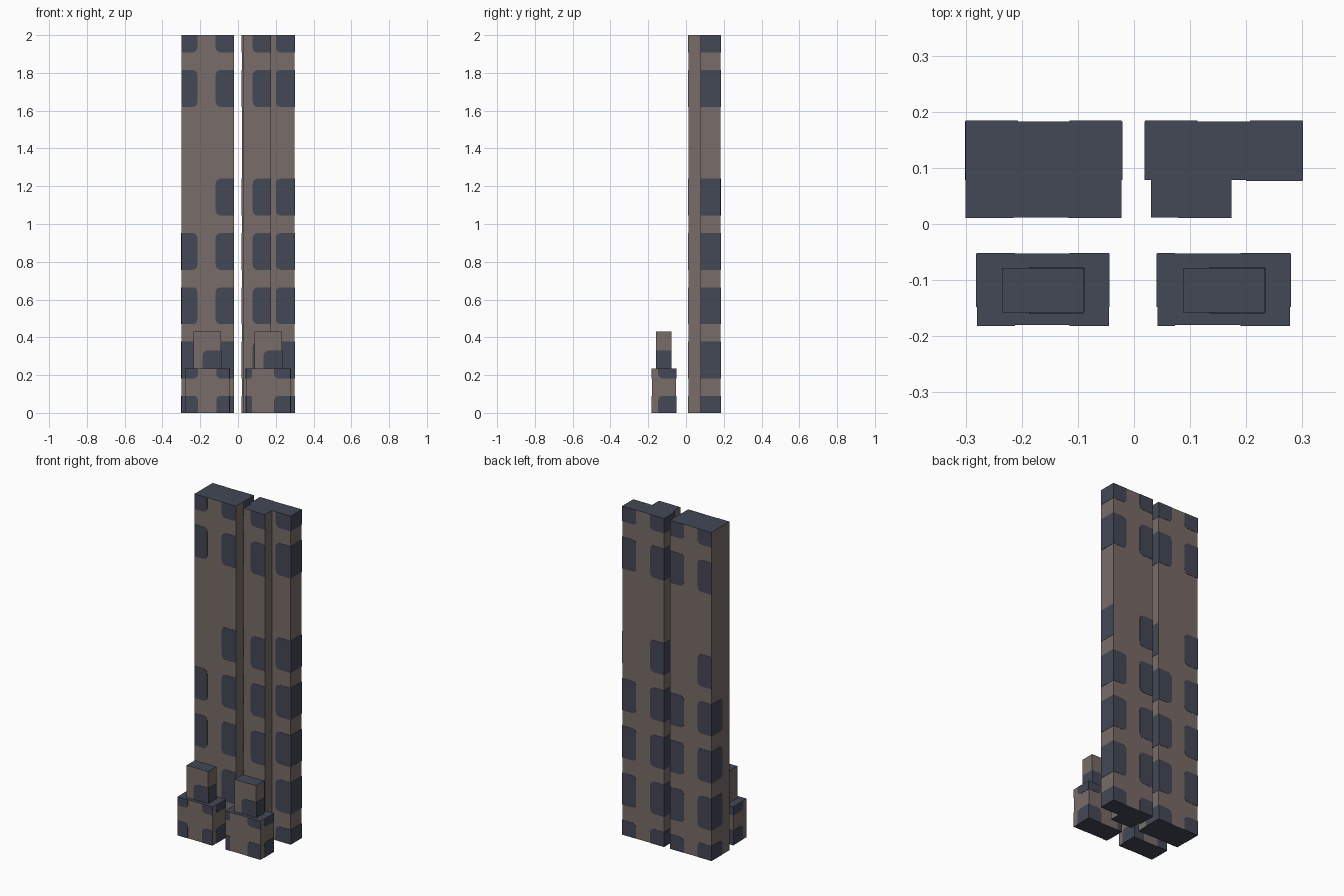
import bpy, bmesh, math

cube = bpy.data.objects.get("Cube")
if cube:
    bpy.data.objects.remove(cube, do_unlink=True)


def make_material(name, color):
    mat = bpy.data.materials.new(name)
    mat.use_nodes = True
    mat.diffuse_color = (*color, 1)
    bsdf = mat.node_tree.nodes["Principled BSDF"]
    bsdf.inputs["Base Color"].default_value = (*color, 1)
    bsdf.inputs["Roughness"].default_value = 0.9
    return mat


STONE = make_material("warm grey stone", (0.19, 0.15, 0.14))
GLASS = make_material("dark slate blue", (0.056, 0.065, 0.092))

# Windows repeat up the walls at one storey spacing
PITCH, HEIGHT, FIRST = 0.2875, 0.195, -0.105
THICK, RADIUS = 0.0015, 0.025
ROWS = (0, 1, 2, 3, 4, 6, 7)


def outline(u0, u1, v0, v1, wall):
    """Rectangle rounded only at corners that lie inside the wall."""
    w0, w1, b0, b1 = wall
    eps = 0.001
    pts = []
    for u, v, su, sv, start in ((u1, v1, -1, -1, 0), (u0, v1, 1, -1, 90),
                                (u0, v0, 1, 1, 180), (u1, v0, -1, 1, 270)):
        inside = w0 + eps < u < w1 - eps and b0 + eps < v < b1 - eps
        if not inside:
            pts.append((u, v))
            continue
        r = min(RADIUS, (u1 - u0) / 3)
        for step in range(4):
            a = math.radians(start + 30 * step)
            pts.append((u + su * r + r * math.cos(a), v + sv * r + r * math.sin(a)))
    return pts


def add_plate(bm, side, box, span, row):
    """Thin glazed panel on one wall of a block."""
    x0, x1, y0, y1, z0, z1 = box
    v0 = max(z0, FIRST + PITCH * row)
    v1 = min(z1, FIRST + PITCH * row + HEIGHT)
    if v1 - v0 < 0.02:
        return
    along_x = side in ("front", "back")
    w0, w1 = (x0, x1) if along_x else (y0, y1)
    depth = {"front": y0, "back": y1, "low_x": x0, "high_x": x1}[side]
    out = -1 if side in ("front", "low_x") else 1
    pts = outline(*span, v0, v1, (w0, w1, z0, z1))

    def ring(d):
        return [bm.verts.new((u, d, v) if along_x else (d, u, v)) for u, v in pts]

    inner, outer = ring(depth - out * THICK), ring(depth + out * THICK)
    faces = [bm.faces.new(inner), bm.faces.new(outer)]
    for i in range(len(pts)):
        j = (i + 1) % len(pts)
        faces.append(bm.faces.new((inner[i], inner[j], outer[j], outer[i])))
    bmesh.ops.recalc_face_normals(bm, faces=faces)
    for f in faces:
        f.material_index = 1


def make_block(name, box, windows):
    """Stone block with dark roof and base, glazed by (side, span, rows)."""
    x0, x1, y0, y1, z0, z1 = box
    bm = bmesh.new()
    bmesh.ops.create_cube(bm, size=1)
    for v in bm.verts:
        v.co = (x1 if v.co.x > 0 else x0, y1 if v.co.y > 0 else y0,
                z1 if v.co.z > 0 else z0)
    bm.normal_update()
    for f in bm.faces:
        f.material_index = 1 if abs(f.normal.z) > 0.5 else 0
    for side, span, rows in windows:
        for row in rows:
            add_plate(bm, side, box, span, row)
    mesh = bpy.data.meshes.new(name)
    bm.to_mesh(mesh)
    bm.free()
    mesh.materials.append(STONE)
    mesh.materials.append(GLASS)
    obj = bpy.data.objects.new(name, mesh)
    bpy.context.collection.objects.link(obj)
    return obj


def without(*skip):
    return [r for r in ROWS if r not in skip]


# Tall towers
BACK, MID, FRONT = 0.183, 0.078, 0.012
make_block("right_tower", (-0.30, -0.022, FRONT, BACK, 0, 2), [
    ("front", (-0.30, -0.215), without(4)),
    ("front", (-0.118, -0.022), ROWS),
    ("back", (-0.30, -0.207), ROWS),
    ("back", (-0.115, -0.022), without(4)),
    ("low_x", (MID, BACK), (0, 1, 2, 3)),
    ("high_x", (MID, BACK), ROWS),
])
make_block("left_tower", (0.02, 0.30, MID, BACK, 0, 2), [
    ("front", (0.20, 0.30), ROWS),
    ("back", (0.207, 0.30), without(4)),
    ("back", (0.02, 0.113), ROWS),
    ("low_x", (MID, BACK), ROWS),
    ("high_x", (MID, BACK), ROWS),
])
make_block("left_tower_front_bay", (0.03, 0.174, FRONT, MID, 0, 2), [
    ("front", (0.078, 0.174), ROWS),
])

# Low stepped buildings in front: base and upper storey
Y0, Y1 = -0.18, -0.053
for label, x0, x1, left_edge, right_edge in (
        ("right", -0.28, -0.045, -0.212, -0.115),
        ("left", 0.042, 0.278, 0.073, 0.19)):
    make_block(label + "_low_base", (x0, x1, Y0, Y1, 0, 0.235), [
        (side, span, (0, 1))
        for side in ("front", "back")
        for span in ((x0, left_edge), (right_edge, x1))
    ] + [(side, (-0.148, Y1), (0, 1)) for side in ("low_x", "high_x")])

    u0, u1 = x0 + 0.045, x1 - 0.045
    upper = make_block(label + "_low_upper", (u0, u1, -0.158, -0.078, 0.235, 0.43), [])
    # The upper storey has one window height of its own
    bm = bmesh.new()
    bm.from_mesh(upper.data)
    FIRST_SAVED, FIRST = FIRST, 0.135
    box = (u0, u1, -0.158, -0.078, 0.235, 0.43)
    add_plate(bm, "front", box, (u0 + 0.048, u1), 0)
    add_plate(bm, "back", box, (u0 + 0.048, u1), 0)
    add_plate(bm, "high_x", box, (-0.158, -0.078), 0)
    FIRST = FIRST_SAVED
    bm.to_mesh(upper.data)
    bm.free()
